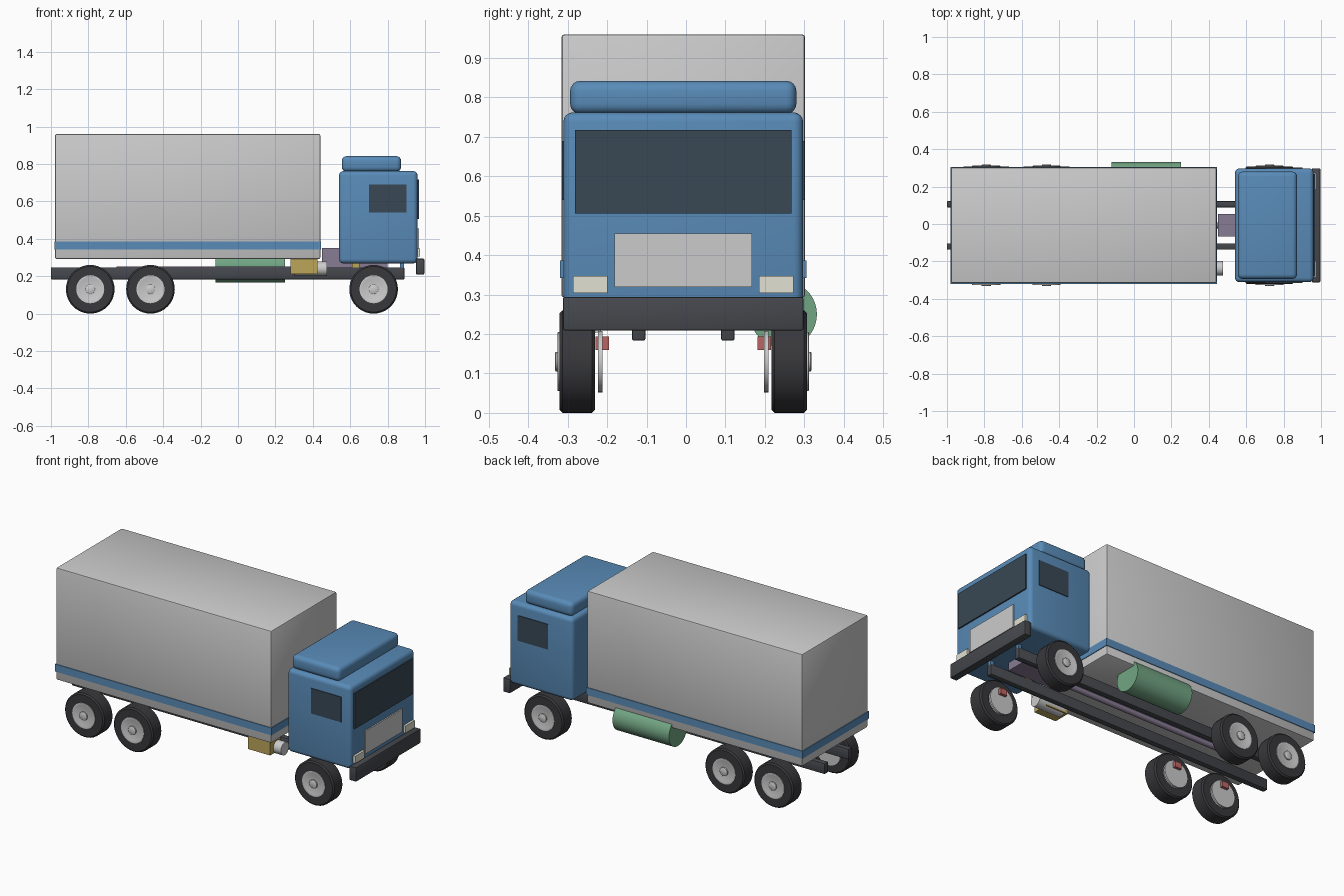
import bpy, bmesh, math
from mathutils import Matrix

if "Cube" in bpy.data.objects:
    bpy.data.objects.remove(bpy.data.objects["Cube"])

CY = -0.007  # centre plane of the truck body


def mat(name, col):
    m = bpy.data.materials.new(name)
    m.diffuse_color = (*col, 1)
    m.use_nodes = True
    m.node_tree.nodes["Principled BSDF"].inputs["Base Color"].default_value = m.diffuse_color
    return m


BLUE = mat("blue_paint", (0.10, 0.26, 0.48))
DARK = mat("dark_steel", (0.06, 0.065, 0.075))
RUBBER = mat("rubber", (0.04, 0.04, 0.045))
GLASS = mat("glass", (0.04, 0.065, 0.09))
GREEN = mat("green_paint", (0.17, 0.38, 0.23))
YELLOW = mat("yellow_paint", (0.50, 0.38, 0.10))
PURPLE = mat("purple_metal", (0.25, 0.20, 0.30))
RED = mat("red_paint", (0.50, 0.13, 0.13))
CREAM = mat("lamp", (0.75, 0.75, 0.65))


def finish(name, bm, m, angle=35):
    bmesh.ops.recalc_face_normals(bm, faces=bm.faces)
    me = bpy.data.meshes.new(name)
    bm.to_mesh(me)
    bm.free()
    ob = bpy.data.objects.new(name, me)
    bpy.context.collection.objects.link(ob)
    if m:
        me.materials.append(m)
    bpy.ops.object.select_all(action='DESELECT')
    ob.select_set(True)
    bpy.context.view_layer.objects.active = ob
    bpy.ops.object.shade_smooth_by_angle(angle=math.radians(angle))
    return ob


def box(name, x, y, z, m=None, bevel=0.0, seg=3):
    """Box from (min, max) ranges, with optional rounded edges."""
    bm = bmesh.new()
    bmesh.ops.create_cube(bm, size=1)
    for v in bm.verts:
        v.co = [r[0] + (c + 0.5) * (r[1] - r[0]) for r, c in zip((x, y, z), v.co)]
    if bevel:
        bmesh.ops.bevel(bm, geom=bm.edges[:], offset=bevel, segments=seg,
                        profile=0.5, affect='EDGES')
    return finish(name, bm, m)


def rod(name, x0, x1, y, z, r, m=None, n=32):
    """Cylinder along x."""
    bm = bmesh.new()
    bmesh.ops.create_cone(bm, cap_ends=True, segments=n, radius1=r, radius2=r,
                          depth=x1 - x0,
                          matrix=Matrix.Translation(((x0 + x1) / 2, y, z))
                          @ Matrix.Rotation(math.pi / 2, 4, 'Y'))
    return finish(name, bm, m)


def lathe(name, profile, x, y, z, side, m=None, n=40):
    """Spin a closed (radius, outward offset) profile around the y axis."""
    bm = bmesh.new()
    rings = []
    for i in range(n):
        a = 2 * math.pi * i / n
        rings.append([bm.verts.new((x + r * math.cos(a), y + side * o, z + r * math.sin(a)))
                      for r, o in profile])
    k = len(profile)
    for i in range(n):
        p, q = rings[i], rings[(i + 1) % n]
        for j in range(k):
            bm.faces.new((p[j], p[(j + 1) % k], q[(j + 1) % k], q[j]))
    bmesh.ops.remove_doubles(bm, verts=bm.verts, dist=1e-5)
    bmesh.ops.dissolve_degenerate(bm, edges=bm.edges, dist=1e-6)
    return finish(name, bm, m)


# Cargo body with a coloured band
box("cargo_box", (-0.978, 0.44), (CY - 0.309, CY + 0.309), (0.292, 0.96), None, 0.008, 2)
box("cargo_band", (-0.982, 0.444), (CY - 0.313, CY + 0.313), (0.342, 0.386), BLUE)

# Cab and roof fairing
box("cab", (0.54, 0.96), (CY - 0.304, CY + 0.304), (0.268, 0.762), BLUE, 0.024, 4)
box("roof_fairing", (0.555, 0.872), (CY - 0.287, CY + 0.287), (0.758, 0.842), BLUE, 0.026, 4)
box("windshield", (0.93, 0.968), (CY - 0.275, CY + 0.275), (0.506, 0.717), GLASS)
box("grille", (0.93, 0.968), (CY - 0.174, CY + 0.174), (0.319, 0.455))
box("front_bumper", (0.952, 0.996), (CY - 0.305, CY + 0.305), (0.209, 0.294), DARK, 0.005, 2)

# Chassis
for s, tag in ((-1, "right"), (1, "left")):
    def span(a, b):
        return tuple(sorted((CY + s * a, CY + s * b)))
    box("side_window_" + tag, (0.70, 0.90), span(0.29, 0.308), (0.54, 0.69), GLASS)
    box("headlight_" + tag, (0.93, 0.974), span(0.192, 0.28), (0.304, 0.347), CREAM)
    box("frame_rail_" + tag, (-1.0, 0.89), span(0.096, 0.13), (0.183, 0.247), DARK, 0.005, 2)
    box("front_cab_mount_" + tag, (0.866, 0.888), span(0.102, 0.124), (0.24, 0.28), BLUE)
    box("rear_cab_mount_" + tag, (0.61, 0.65), span(0.102, 0.124), (0.24, 0.28), YELLOW)

# Drivetrain and equipment
box("engine", (0.45, 0.80), (CY - 0.061, CY + 0.061), (0.22, 0.35), PURPLE)
rod("drive_shaft", -0.65, 0.46, CY, 0.236, 0.016, PURPLE, 20)
rod("fuel_tank", -0.12, 0.252, 0.247, 0.25, 0.085, GREEN, 40)
box("battery_box", (0.28, 0.425), (-0.305, -0.205), (0.212, 0.296), YELLOW)
rod("air_tank", 0.30, 0.475, -0.237, 0.24, 0.038)

# Wheels: tyre, rim, hub, brake disc and caliper
R = 0.13
tyre = [(0.074, -0.045), (0.122, -0.045), (R, -0.037), (R, 0.037),
        (0.122, 0.045), (0.074, 0.045)]
rim = [(0, -0.03), (0.075, -0.03), (0.075, 0.049), (0.07, 0.05), (0.062, 0.047), (0, 0.047)]
hub = [(0, 0.03), (0.025, 0.03), (0.025, 0.054), (0.022, 0.056), (0, 0.056)]
disc = [(0, -0.064), (0.078, -0.064), (0.078, -0.053), (0, -0.053)]
for axle, x in (("front", 0.725), ("middle", -0.468), ("rear", -0.79)):
    for s, tag in ((-1, "right"), (1, "left")):
        y = CY + s * 0.269
        n = f"{axle}_{tag}"
        lathe("tyre_" + n, tyre, x, y, R, s, RUBBER)
        lathe("rim_" + n, rim, x, y, R, s)
        lathe("hub_" + n, hub, x, y, R, s, None, 20)
        lathe("brake_disc_" + n, disc, x, y, R, s)
        yc = CY + s * 0.205
        box("caliper_" + n, (x - 0.022, x + 0.022), (yc - 0.017, yc + 0.017),
            (0.16, 0.194), RED)
